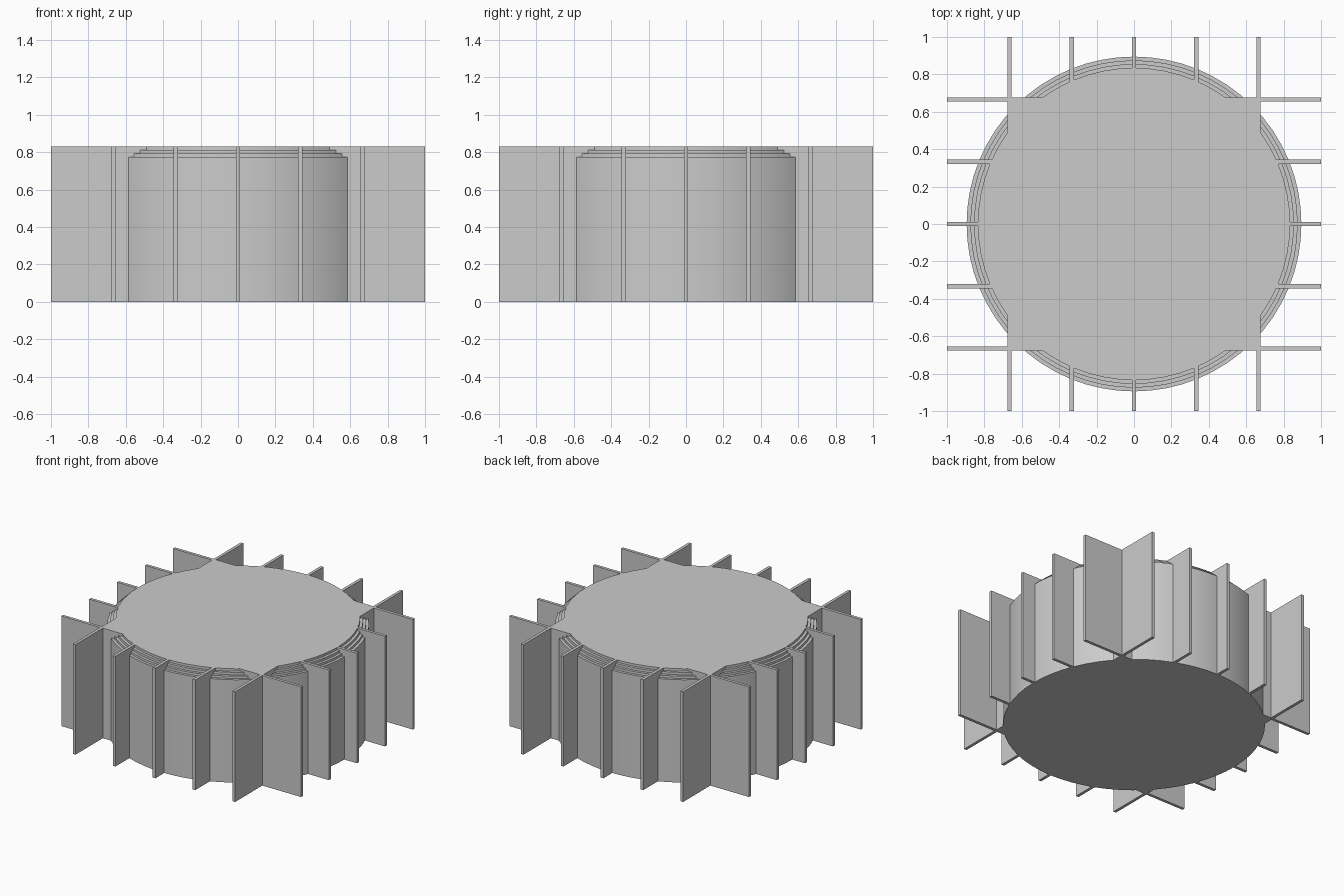
import bpy, bmesh
from math import sin, cos, pi, sqrt

if "Cube" in bpy.data.objects:
    bpy.data.objects.remove(bpy.data.objects["Cube"])

HEIGHT = 0.83
SIDES = 64


def finish(name, bm):
    bmesh.ops.recalc_face_normals(bm, faces=bm.faces)
    mesh = bpy.data.meshes.new(name)
    bm.to_mesh(mesh)
    bm.free()
    obj = bpy.data.objects.new(name, mesh)
    bpy.context.collection.objects.link(obj)
    return obj


def box(name, x0, x1, y0, y1):
    bm = bmesh.new()
    bmesh.ops.create_cube(bm, size=1)
    for v in bm.verts:
        v.co = ((x0 + x1) / 2 + v.co.x * (x1 - x0),
                (y0 + y1) / 2 + v.co.y * (y1 - y0),
                (v.co.z + 0.5) * HEIGHT)
    return finish(name, bm)


# Round drum with a stepped top rim
profile = [(0.895, 0), (0.895, 0.775), (0.875, 0.775), (0.875, 0.793),
           (0.855, 0.793), (0.855, 0.812), (0.835, 0.812), (0.835, HEIGHT)]
bm = bmesh.new()
rings = [[bm.verts.new((r * cos(2 * pi * i / SIDES), r * sin(2 * pi * i / SIDES), z))
          for i in range(SIDES)] for r, z in profile]
for a, b in zip(rings, rings[1:]):
    for i in range(SIDES):
        j = (i + 1) % SIDES
        bm.faces.new((a[i], a[j], b[j], b[i]))
bm.faces.new(rings[0][::-1])
bm.faces.new(rings[-1])
drum = finish("drum", bm)
bpy.context.view_layer.objects.active = drum
drum.select_set(True)
bpy.ops.object.shade_smooth_by_angle()

# Square core whose corners fill the crossings of the outer fins
box("square_core", -0.675, 0.675, -0.675, 0.675)

# Upright fins, five per side, rooted just inside the drum
half = 0.011
for k in range(-2, 3):
    c = k * 0.333
    root = 0.66 if abs(k) == 2 else sqrt(0.835 ** 2 - c * c) - 0.03
    for s in (-1, 1):
        lo, hi = sorted((s * root, s))
        box("fin_x", lo, hi, c - half, c + half)
        box("fin_y", c - half, c + half, lo, hi)
